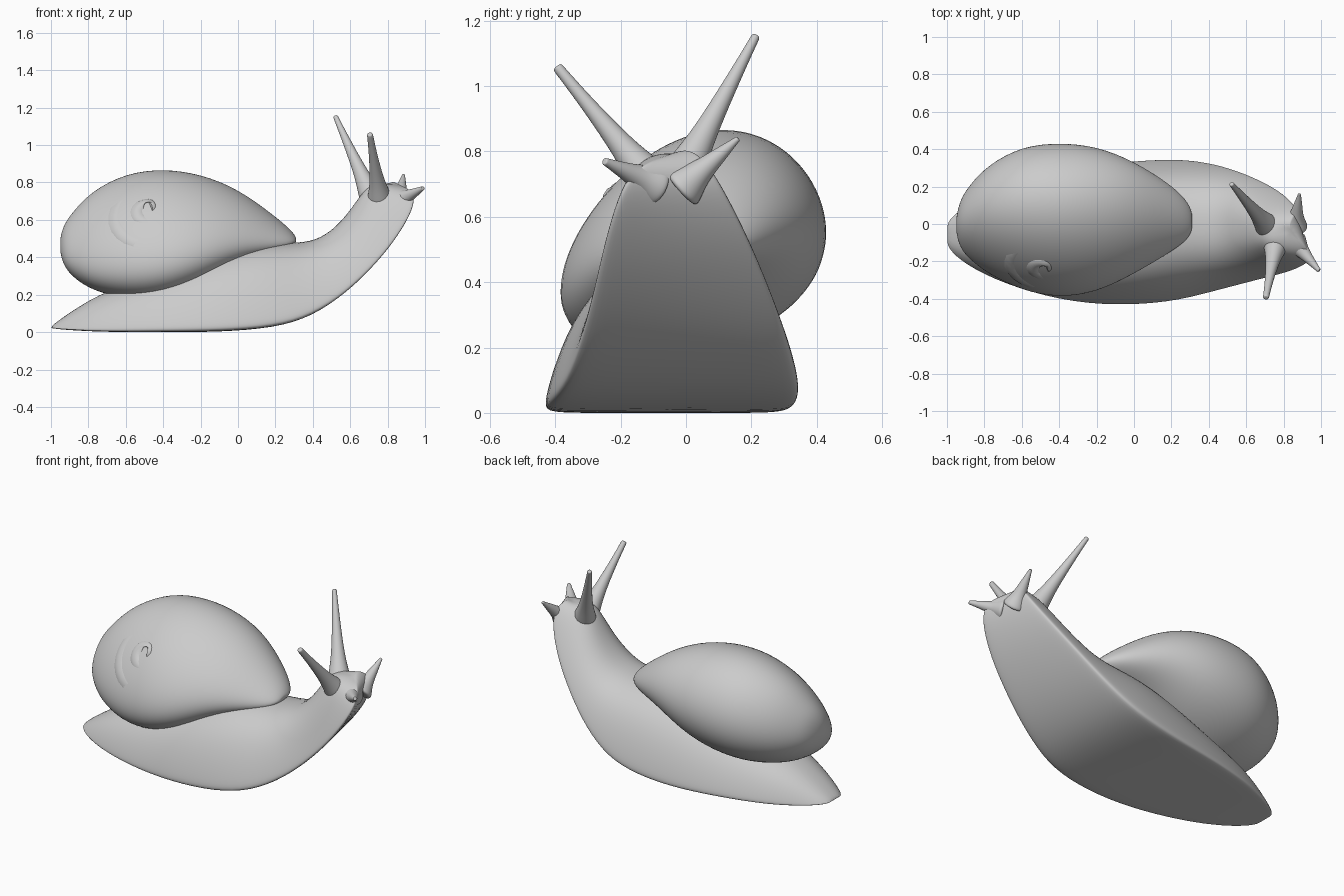
import bpy, bmesh, math
from mathutils import Vector

cube = bpy.data.objects.get("Cube")
if cube:
    bpy.data.objects.remove(cube, do_unlink=True)

grey = bpy.data.materials.new("snail grey")
grey.use_nodes = True
grey.diffuse_color = (0.6, 0.6, 0.6, 1)
grey.node_tree.nodes["Principled BSDF"].inputs["Base Color"].default_value = (0.6, 0.6, 0.6, 1)


def loft(name, rings, levels=2):
    """Skin closed rings of points, cap both ends and smooth the result."""
    bm = bmesh.new()
    rows = [[bm.verts.new(p) for p in ring] for ring in rings]
    n = len(rows[0])
    for a, b in zip(rows, rows[1:]):
        for i in range(n):
            j = (i + 1) % n
            bm.faces.new((a[i], a[j], b[j], b[i]))
    for row in (rows[0], rows[-1]):
        centre = bm.verts.new(sum((v.co for v in row), Vector()) / n)
        for i in range(n):
            bm.faces.new((row[i], row[(i + 1) % n], centre))
    bmesh.ops.recalc_face_normals(bm, faces=bm.faces)
    mesh = bpy.data.meshes.new(name)
    bm.to_mesh(mesh)
    bm.free()
    mesh.materials.append(grey)
    mesh.shade_smooth()
    obj = bpy.data.objects.new(name, mesh)
    bpy.context.collection.objects.link(obj)
    sub = obj.modifiers.new("smooth", "SUBSURF")
    sub.levels = sub.render_levels = levels


# Body: flat sole with a rim, domed back, rearing up into the neck and head
half = [(1, 0.03), (0.99, 0.12), (0.89, 0.42), (0.70, 0.75), (0.38, 0.96)]
dome = half + [(0, 1.0)] + [(-u, v) for u, v in reversed(half)]
profile = dome + [(-0.95, 0), (-0.5, 0), (0, 0), (0.5, 0), (0.95, 0)]
# sole x, sole z, back x, back z, right edge y, left edge y
body = [
    (-1.0, 0.02, -0.99, 0.04, -0.13, 0.02),
    (-0.9, 0.01, -0.88, 0.12, -0.22, 0.10),
    (-0.7, 0.0, -0.70, 0.23, -0.32, 0.20),
    (-0.4, 0.0, -0.40, 0.32, -0.41, 0.28),
    (-0.1, 0.0, -0.12, 0.43, -0.44, 0.33),
    (0.2, 0.02, 0.10, 0.48, -0.42, 0.35),
    (0.4, 0.08, 0.28, 0.48, -0.37, 0.34),
    (0.59, 0.21, 0.42, 0.49, -0.32, 0.30),
    (0.75, 0.37, 0.53, 0.57, -0.28, 0.24),
    (0.86, 0.51, 0.61, 0.67, -0.25, 0.18),
    (0.94, 0.65, 0.67, 0.76, -0.21, 0.11),
    (0.95, 0.73, 0.72, 0.79, -0.17, 0.06),
    (0.91, 0.77, 0.77, 0.795, -0.11, 0.01),
]


def body_ring(sx, sz, tx, tz, y0, y1):
    twist = 0.08 * max(0, min(1, (sx + 0.1) / 0.8))
    ring = []
    for u, v in profile:
        # the left rim of the neck sits further back than the right one
        back = twist * (1 - v) * (u + 1) / 2
        ring.append((sx + v * (tx - sx) - back, (y0 + y1) / 2 + u * (y1 - y0) / 2,
                     sz + v * (tz - sz) + back / 2))
    return ring


loft("body", [body_ring(*row) for row in body])

# Shell: leaning egg-shaped whorl tapering to the lip over the back
shell = [  # x, right y, left y, bottom z, top z
    (-0.95, -0.05, 0.04, 0.42, 0.51),
    (-0.93, -0.13, 0.13, 0.35, 0.58),
    (-0.88, -0.19, 0.21, 0.29, 0.65),
    (-0.78, -0.27, 0.32, 0.22, 0.76),
    (-0.6, -0.36, 0.42, 0.175, 0.855),
    (-0.4, -0.40, 0.44, 0.18, 0.88),
    (-0.2, -0.37, 0.42, 0.25, 0.85),
    (0.0, -0.27, 0.34, 0.37, 0.77),
    (0.2, -0.15, 0.21, 0.42, 0.62),
    (0.28, -0.09, 0.13, 0.45, 0.55),
    (0.31, -0.04, 0.07, 0.48, 0.51),
]
sides = 24


def shell_ring(x, y0, y1, z0, z1):
    ring = []
    for k in range(sides):
        t = 2 * math.pi * k / sides
        lean = 0.28 - 0.22 * math.cos(t)
        ring.append((x, (y0 + y1) / 2 + (y1 - y0) / 2 * math.cos(t),
                     (z0 + z1) / 2 + (z1 - z0) / 2 * math.sin(t + lean)))
    return ring


loft("shell", [shell_ring(*row) for row in shell])

# Spire: low coil almost sunk into the upper right of the shell
curve = bpy.data.curves.new("spire_coil", "CURVE")
curve.dimensions = "3D"
curve.bevel_depth = 1.0
curve.bevel_resolution = 4
curve.use_fill_caps = True
steps = 48
coil = curve.splines.new("POLY")
coil.use_smooth = True
coil.points.add(steps)
apex = Vector((-0.48, -0.24, 0.67))
axis = Vector((-0.05, -0.75, 0.66)).normalized()
across = Vector((1, 0, 0)).cross(axis).normalized()
along = axis.cross(across)
for k, point in enumerate(coil.points):
    f = k / steps
    turn = 1.2 + f * 3.6 * math.pi
    reach = 0.2 * (1 - f)
    place = apex + reach * (along * math.cos(turn) + across * math.sin(turn)) + axis * (0.1 * f - 0.13)
    point.co = (*place, 1)
    point.radius = 0.085 - 0.04 * f
curve.materials.append(grey)
bpy.context.collection.objects.link(bpy.data.objects.new("spire_coil", curve))


# Feelers: tapered stalks with flared roots and blunt tips
def feeler(name, root, tip, width, end):
    root, tip = Vector(root), Vector(tip)
    d = (tip - root).normalized()
    a = d.orthogonal().normalized()
    b = d.cross(a)
    rings = []
    for f, r in ((-0.05, 1.3), (0.06, 1.2), (0.22, 0.85), (0.4, 0.62), (0.7, 0.4), (0.96, 0), (1, 0)):
        c = root.lerp(tip, f)
        r = max(r * width, end)
        rings.append([c + r * (a * math.cos(k * math.pi / 4) + b * math.sin(k * math.pi / 4))
                      for k in range(8)])
    loft(name, rings)


feeler("left_eye_stalk", (0.72, -0.02, 0.71), (0.52, 0.215, 1.155), 0.06, 0.015)
feeler("right_eye_stalk", (0.76, -0.10, 0.70), (0.705, -0.395, 1.06), 0.06, 0.018)
feeler("left_lower_feeler", (0.86, -0.01, 0.69), (0.885, 0.16, 0.84), 0.06, 0.01)
feeler("right_lower_feeler", (0.86, -0.10, 0.70), (0.99, -0.25, 0.77), 0.06, 0.013)
